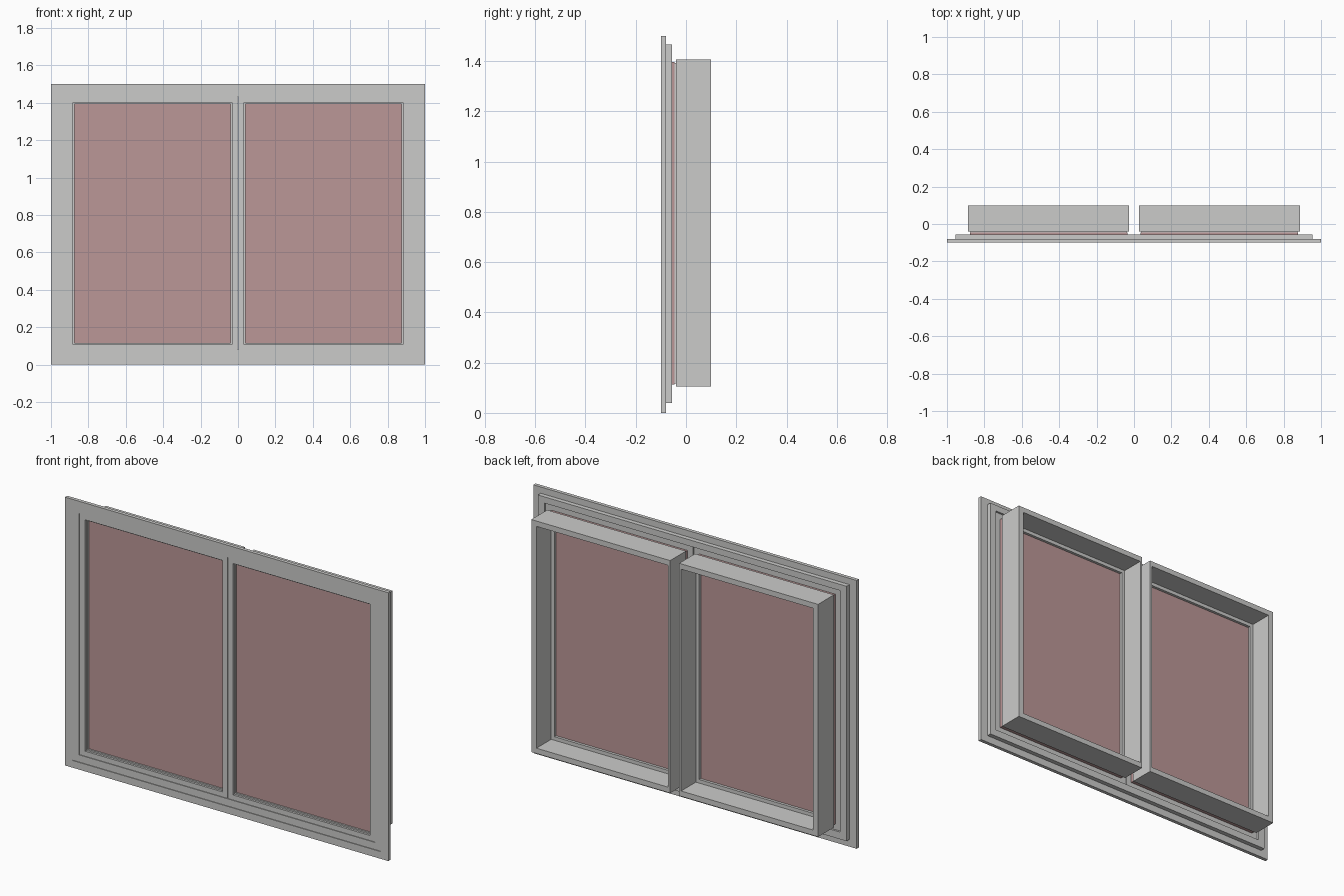
import bpy
import bmesh

cube = bpy.data.objects.get("Cube")
if cube:
    bpy.data.objects.remove(cube, do_unlink=True)


def material(name, color):
    mat = bpy.data.materials.new(name)
    mat.use_nodes = True
    mat.diffuse_color = color
    mat.node_tree.nodes["Principled BSDF"].inputs["Base Color"].default_value = color
    return mat


GREY = material("light grey frame", (0.6, 0.6, 0.59, 1))
PINK = material("dusty pink glass", (0.5, 0.31, 0.31, 1))


def finish(name, bm, mat):
    bmesh.ops.recalc_face_normals(bm, faces=bm.faces)
    mesh = bpy.data.meshes.new(name)
    bm.to_mesh(mesh)
    bm.free()
    mesh.materials.append(mat)
    obj = bpy.data.objects.new(name, mesh)
    bpy.context.collection.objects.link(obj)
    return obj


def corners(bm, rect, y):
    x0, x1, z0, z1 = rect
    return [bm.verts.new((x, y, z)) for x, z in ((x0, z0), (x1, z0), (x1, z1), (x0, z1))]


def ring(name, outer, inner, front, back, mat=GREY):
    """Mitred rectangular frame; rectangles are (x0, x1, z0, z1)."""
    bm = bmesh.new()
    loops = [corners(bm, r, y) for r, y in
             ((outer, front), (inner, front), (inner, back), (outer, back))]
    for a, b in zip(loops, loops[1:] + loops[:1]):
        for i in range(4):
            j = (i + 1) % 4
            bm.faces.new((a[i], a[j], b[j], b[i]))
    return finish(name, bm, mat)


def panel(name, rect, front, back, mat):
    bm = bmesh.new()
    a, b = corners(bm, rect, front), corners(bm, rect, back)
    bm.faces.new(a)
    bm.faces.new(b)
    for i in range(4):
        j = (i + 1) % 4
        bm.faces.new((a[i], a[j], b[j], b[i]))
    return finish(name, bm, mat)


def inset(rect, d):
    return (rect[0] + d, rect[1] - d, rect[2] + d, rect[3] - d)


def side_rect(rect, side):
    """Flip a rectangle drawn on the left half to the requested side."""
    x0, x1, z0, z1 = rect
    return rect if side > 0 else (-x1, -x0, z0, z1)


# Stepped fixed frame
trim = (-1, 1, 0, 1.5)
casing = (-0.955, 0.955, 0.04, 1.465)
sash_seat = (-0.915, 0.915, 0.08, 1.43)
ring("outer_trim", trim, casing, -0.1, -0.08)
ring("casing", casing, sash_seat, -0.096, -0.055)

# Two sashes with their panes and deep rear linings
sash = (0.002, 0.915, 0.08, 1.43)
opening = (0.033, 0.882, 0.108, 1.402)
pane = (0.036, 0.878, 0.112, 1.396)
lining = (0.028, 0.887, 0.105, 1.405)
lining_hole = (0.04, 0.855, 0.135, 1.375)
for side, label in ((1, "left"), (-1, "right")):
    def place(rect):
        return side_rect(rect, side)

    ring(label + "_sash", place(sash), place(opening), -0.092, -0.066)
    ring(label + "_glazing_bead", place(opening), place(inset(opening, 0.008)), -0.08, -0.066)
    panel(label + "_glass", place(pane), -0.07, -0.045, PINK)
    ring(label + "_rear_lip", place(inset(pane, 0.004)), place(inset(lining_hole, 0.02)), -0.045, -0.03)
    ring(label + "_rear_lining", place(lining), place(lining_hole), -0.04, 0.1)
